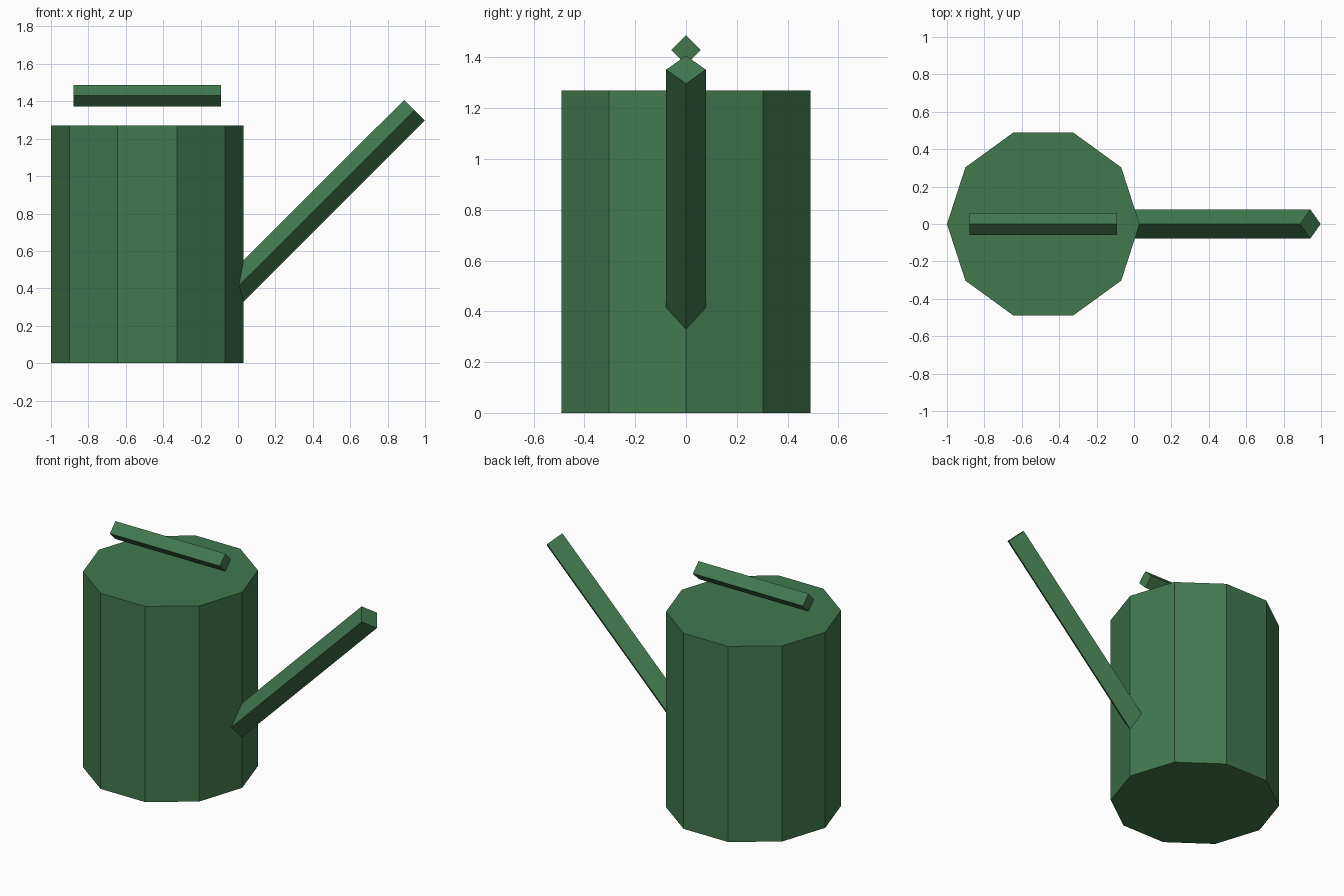
import bpy
import math
from mathutils import Vector

if "Cube" in bpy.data.objects:
    bpy.data.objects.remove(bpy.data.objects["Cube"])

green = bpy.data.materials.new("garden green")
green.diffuse_color = (0.054, 0.19, 0.077, 1.0)
green.use_nodes = True
green.node_tree.nodes["Principled BSDF"].inputs["Base Color"].default_value = green.diffuse_color


def prism(name, start, end, radius, sides):
    """Flat-shaded prism running from start to end."""
    start, end = Vector(start), Vector(end)
    axis = end - start
    # tilt only about y, so a corner of the section stays in the xz plane
    tilt = math.atan2(axis.x, axis.z)
    bpy.ops.mesh.primitive_cylinder_add(
        vertices=sides, radius=radius, depth=axis.length,
        location=(start + end) / 2, rotation=(0, tilt, 0))
    obj = bpy.context.object
    obj.name = name
    # primitive's first vertex lies on +y; turn it so one lies on x
    if sides % 4:
        obj.rotation_euler.z = math.pi / 2
    obj.data.materials.append(green)
    return obj


# Ten-sided tank
prism("tank", (-0.485, 0, 0), (-0.485, 0, 1.27), 0.515, 10)

# Slanted square spout, its root buried in the tank
prism("spout", (-0.1, 0, 0.31), (0.943, 0, 1.352), 0.078, 4)

# Floating square grip above the tank
prism("handle", (-0.88, 0, 1.43), (-0.09, 0, 1.43), 0.058, 4)
